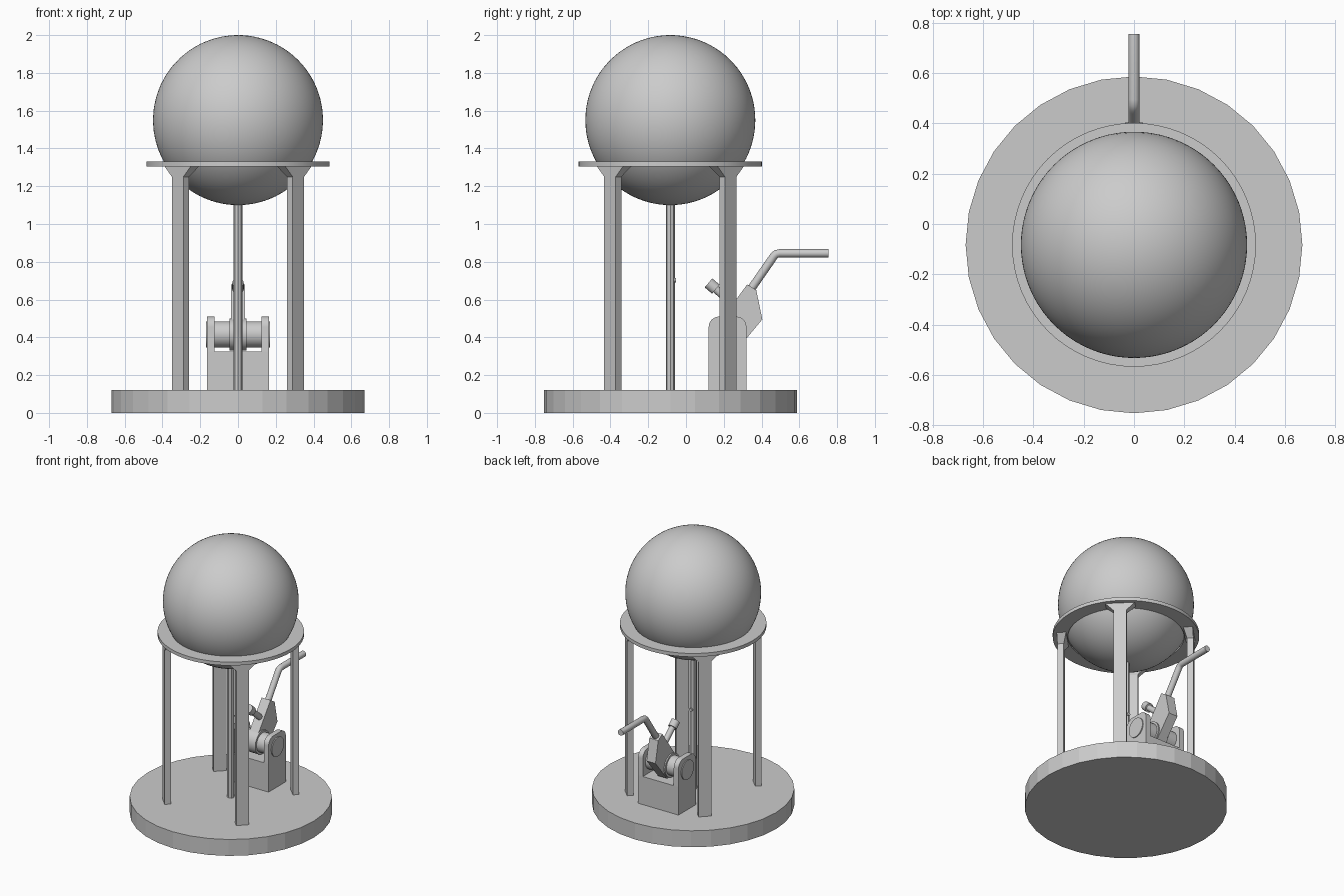
import bpy, bmesh, math
from mathutils import Vector, Matrix

if "Cube" in bpy.data.objects:
    bpy.data.objects.remove(bpy.data.objects["Cube"])

CY = -0.083          # centre line of the tank and base
grey = bpy.data.materials.new("plain grey")
grey.diffuse_color = (0.6, 0.6, 0.6, 1)
grey.use_nodes = True
grey.node_tree.nodes["Principled BSDF"].inputs["Base Color"].default_value = grey.diffuse_color


def finish(name, bm, smooth=False):
    bmesh.ops.recalc_face_normals(bm, faces=bm.faces)
    me = bpy.data.meshes.new(name)
    bm.to_mesh(me)
    bm.free()
    me.materials.append(grey)
    ob = bpy.data.objects.new(name, me)
    bpy.context.collection.objects.link(ob)
    if smooth:
        bpy.ops.object.select_all(action='DESELECT')
        ob.select_set(True)
        bpy.context.view_layer.objects.active = ob
        bpy.ops.object.shade_smooth_by_angle(angle=math.radians(35))
    return ob


def rod(name, a, b, r, n=24, smooth=True):
    a, b = Vector(a), Vector(b)
    d = b - a
    m = Matrix.Translation((a + b) / 2) @ d.to_track_quat('Z', 'Y').to_matrix().to_4x4()
    bm = bmesh.new()
    bmesh.ops.create_cone(bm, cap_ends=True, segments=n, radius1=r, radius2=r,
                          depth=d.length, matrix=m)
    return finish(name, bm, smooth)


def side_plate(name, pts, x0, x1, smooth=False):
    """Extrude a (y, z) outline along x."""
    bm = bmesh.new()
    f = bm.faces.new([bm.verts.new((x0, y, z)) for y, z in pts])
    g = bmesh.ops.extrude_face_region(bm, geom=[f])['geom']
    bmesh.ops.translate(bm, vec=(x1 - x0, 0, 0),
                        verts=[v for v in g if isinstance(v, bmesh.types.BMVert)])
    return finish(name, bm, smooth)


# Round base
rod("base", (0, CY, 0), (0, CY, 0.12), 0.67, 32, False)

# Spherical tank
bm = bmesh.new()
bmesh.ops.create_icosphere(bm, subdivisions=5, radius=0.45,
                           matrix=Matrix.Translation((0, CY, 1.55)))
finish("tank", bm, True)

# Support ring around the tank
bm = bmesh.new()
N = 64
loops = [[bm.verts.new((r * math.cos(i * math.tau / N), CY + r * math.sin(i * math.tau / N), z))
          for i in range(N)]
         for r, z in ((0.485, 1.305), (0.485, 1.33), (0.385, 1.33), (0.385, 1.305))]
for k in range(4):
    p, q = loops[k], loops[(k + 1) % 4]
    for i in range(N):
        j = (i + 1) % N
        bm.faces.new((p[i], p[j], q[j], q[i]))
finish("support_ring", bm, True)

# Four diagonal legs, flared at the top
for k in range(4):
    rot = Matrix.Translation((0, CY, 0)) @ Matrix.Rotation(math.radians(45 + 90 * k), 4, 'Z')
    bm = bmesh.new()
    prev = None
    for rin, rout, t, z in ((0.41, 0.452, 0.043, 0.12), (0.41, 0.452, 0.043, 1.25),
                            (0.39, 0.452, 0.098, 1.305)):
        ring = [bm.verts.new(rot @ Vector((x, y, z)))
                for x, y in ((rin, -t), (rout, -t), (rout, t), (rin, t))]
        if prev:
            for i in range(4):
                j = (i + 1) % 4
                bm.faces.new((prev[i], prev[j], ring[j], ring[i]))
        else:
            bm.faces.new(ring)
        prev = ring
    bm.faces.new(prev)
    finish("leg_%d" % (k + 1), bm)

# Central feed pipe and its small stub
rod("feed_pipe", (0, CY, 0.12), (0, CY, 1.12), 0.024, 8, False)
rod("pipe_stub", (0, CY, 0.703), (0, -0.052, 0.703), 0.012, 12)

# Yoke: block plus two round-topped cheeks
YA, ZA = 0.22, 0.415     # axle centre
side_plate("yoke_block", [(0.12, 0.12), (0.32, 0.12), (0.32, 0.325), (0.12, 0.325)], -0.16, 0.16)
arch = [(0.12, 0.12), (0.32, 0.12)]
arch += [(0.265 + 0.055 * math.cos(a), 0.455 + 0.055 * math.sin(a))
         for a in [math.radians(15 * i) for i in range(7)]]
arch += [(0.175 - 0.055 * math.sin(a), 0.455 + 0.055 * math.cos(a))
         for a in [math.radians(15 * i) for i in range(7)]]
for side, s in (("left", -1), ("right", 1)):
    side_plate("yoke_cheek_" + side, arch, s * 0.125, s * 0.163, True)

# Axle and hub
rod("axle", (-0.17, YA, ZA), (0.17, YA, ZA), 0.07, 32)
rod("hub", (-0.045, YA, ZA), (0.045, YA, ZA), 0.085, 32)

# Pump body
side_plate("pump_body", [(0.324, 0.68), (0.372, 0.65), (0.404, 0.495), (0.32, 0.394),
                         (0.27, 0.335), (0.2, 0.335), (0.16, 0.385), (0.17, 0.47)],
           -0.036, 0.036)

# Nozzle pointing up and forward
rod("nozzle_shaft", (0, 0.28, 0.55), (0, 0.14, 0.67), 0.021, 16)
rod("nozzle_collar", (0, 0.158, 0.655), (0, 0.119, 0.688), 0.031, 16)

# Bent lever handle, swept along a path with a rounded elbow
path = [(0.33, 0.635), (0.455, 0.815), (0.465, 0.83), (0.478, 0.841), (0.495, 0.845), (0.755, 0.845)]
bm = bmesh.new()
prev = None
for i, (y, z) in enumerate(path):
    a, b = path[max(i - 1, 0)], path[min(i + 1, len(path) - 1)]
    d = Vector((0, b[0] - a[0], b[1] - a[1])).normalized()
    n = Vector((0, -d.z, d.y))
    ring = [bm.verts.new(Vector((0, y, z)) + 0.022 * (Vector((math.cos(t), 0, 0)) + n * math.sin(t)))
            for t in [math.tau * j / 16 for j in range(16)]]
    if prev:
        for j in range(16):
            k = (j + 1) % 16
            bm.faces.new((prev[j], prev[k], ring[k], ring[j]))
    else:
        bm.faces.new(ring)
    prev = ring
bm.faces.new(prev)
finish("lever_handle", bm, True)
